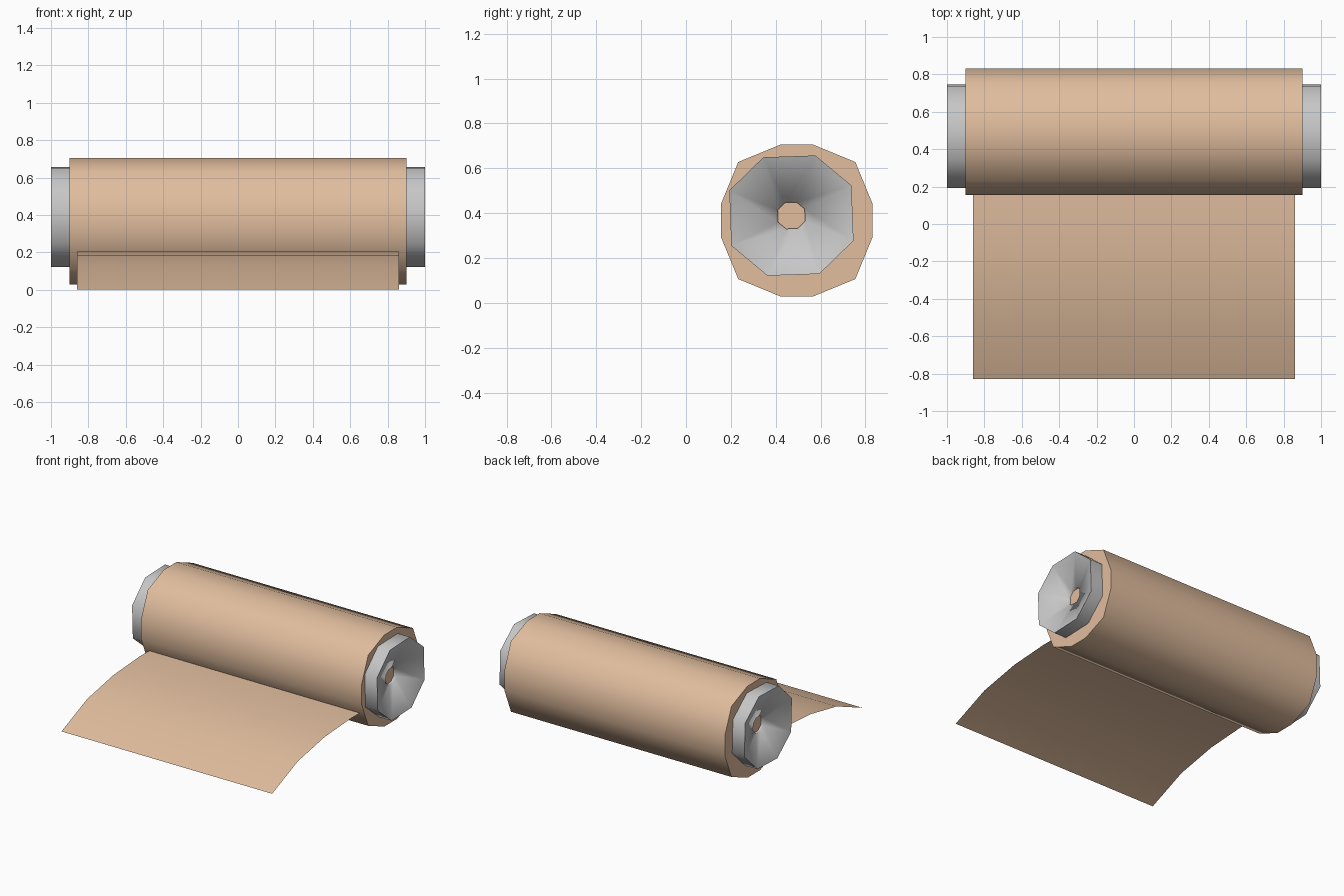
import bpy, math

cube = bpy.data.objects.get("Cube")
if cube:
    bpy.data.objects.remove(cube)


def material(name, rgb):
    mat = bpy.data.materials.new(name)
    mat.use_nodes = True
    mat.diffuse_color = (*rgb, 1)
    mat.node_tree.nodes["Principled BSDF"].inputs["Base Color"].default_value = (*rgb, 1)
    return mat


tan = material("tan paper", (0.75, 0.51, 0.34))
grey = material("grey rod", (0.57, 0.57, 0.57))


def loft(name, sections, mat, closed=True, caps=False, angle=60):
    """Skin equal-length cross-sections into one smooth-shaded part."""
    n = len(sections[0])
    verts = [p for s in sections for p in s]
    faces = []
    for k in range(len(sections) - 1):
        for i in range(n if closed else n - 1):
            j = (i + 1) % n
            faces.append((k * n + i, k * n + j, (k + 1) * n + j, (k + 1) * n + i))
    if caps:
        faces.append(tuple(reversed(range(n))))
        faces.append(tuple(range(len(verts) - n, len(verts))))
    mesh = bpy.data.meshes.new(name)
    mesh.from_pydata(verts, [], faces)
    mesh.materials.append(mat)
    obj = bpy.data.objects.new(name, mesh)
    bpy.context.collection.objects.link(obj)
    bpy.ops.object.select_all(action="DESELECT")
    obj.select_set(True)
    bpy.context.view_layer.objects.active = obj
    bpy.ops.object.shade_smooth_by_angle(angle=math.radians(angle))
    return obj


def section(x, outline, cy, cz, scale=1):
    return [(x, cy + y * scale, cz + z * scale) for y, z in outline]


# Paper roll: twelve-sided, built by turning one quarter of the outline
outline = [(0.338, -0.074), (0.338, 0.074), (0.261, 0.261)]
roll = []
for turn in range(4):
    roll += outline
    outline = [(-z, y) for y, z in outline]
loft("paper_roll", [section(x, roll, 0.494, 0.367) for x in (-0.9, 0.9)], tan, caps=True)

# Rod ends: slightly uneven octagons with a funnel sinking to a small hole
half = [(0.277, -0.112), (0.268, 0.134), (0.107, 0.268), (-0.125, 0.26)]
octagon = half + [(-y, -z) for y, z in half]
profile = [(0.88, 1), (1.0, 1), (0.92, 0.22), (0.89, 0.22)]
for side, name in ((1, "left_rod_end"), (-1, "right_rod_end")):
    loop = octagon if side > 0 else octagon[::-1]
    rings = [section(side * x, loop, 0.47, 0.389, s) for x, s in profile]
    loft(name, rings, grey, angle=85)

# Unrolled sheet: curves down from the roll to the ground
curve = [(-0.83, 0), (-0.53, 0.125), (-0.22, 0.185), (0.08, 0.205), (0.3, 0.205)]
loft("unrolled_sheet", [[(-0.86, y, z), (0.86, y, z)] for y, z in curve], tan, closed=False)
